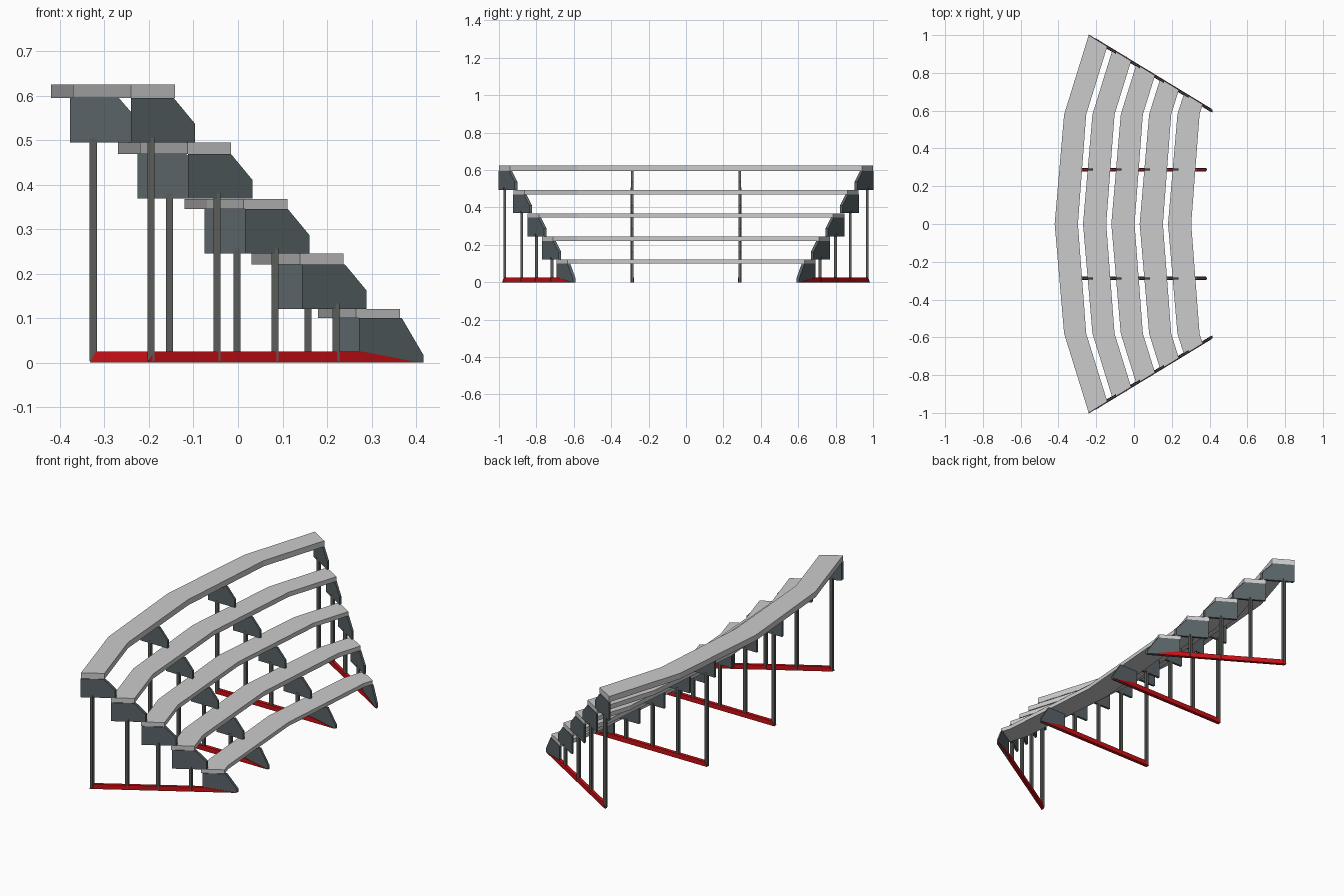
import bpy

if "Cube" in bpy.data.objects:
    bpy.data.objects.remove(bpy.data.objects["Cube"])

BASE = [0.0, 0.121, 0.245, 0.369, 0.494]      # underside of each row's brackets
TOP = [0.121, 0.245, 0.368, 0.494, 0.625]     # top of each bench
KINK_Y, SLOPE = 0.58, 0.31                    # benches bend here, then run at this slope
MID_Y = 0.288


def material(name, rgb):
    m = bpy.data.materials.new(name)
    m.diffuse_color = (*rgb, 1)
    m.use_nodes = True
    m.node_tree.nodes["Principled BSDF"].inputs["Base Color"].default_value = m.diffuse_color
    return m


steel = material("dark_steel", (0.10, 0.125, 0.135))
post_mat = material("post_steel", (0.10, 0.11, 0.10))
red = material("red_paint", (0.6, 0.005, 0.008))


def make(name, verts, faces, mat=None):
    me = bpy.data.meshes.new(name)
    me.from_pydata(verts, [], faces)
    if mat:
        me.materials.append(mat)
    ob = bpy.data.objects.new(name, me)
    bpy.context.collection.objects.link(ob)
    # consistent outward normals
    import bmesh
    bm = bmesh.new()
    bm.from_mesh(me)
    bmesh.ops.recalc_face_normals(bm, faces=bm.faces)
    bm.to_mesh(me)
    bm.free()
    return ob


def end_y(x):
    """Slanted line along which both ends of the stand are cut."""
    return 0.854 - 0.608 * x


def plate(name, profile, line, half, mat):
    """Side profile (x, z) given thickness along y, following a plan line y(x)."""
    n = len(profile)
    verts = [(x, line(x) + s * half, z) for s in (-1, 1) for x, z in profile]
    faces = [tuple(range(n)), tuple(range(n, 2 * n))]
    faces += [(i, (i + 1) % n, n + (i + 1) % n, n + i) for i in range(n)]
    return make(name, verts, faces, mat)


def edge_line(x_mid, x_kink):
    """Plan points of one bench edge from end to end."""
    x_end = (x_kink + SLOPE * (0.854 - KINK_Y)) / (1 + SLOPE * 0.608)
    half = [(x_end, end_y(x_end)), (x_kink, KINK_Y)]
    return [(x, -y) for x, y in half] + [(x_mid, 0)] + half[::-1]


# Benches: kinked planks, one per row
for i in range(5):
    c = 0.18 - 0.15 * i
    back, front = edge_line(c, c + 0.05), edge_line(c + 0.123, c + 0.167)
    verts = [(x, y, z) for z in (BASE[i] + 0.1, TOP[i]) for pts in (back, front) for x, y in pts]
    faces = []
    for k in range(4):
        faces += [(k, k + 1, k + 6, k + 5), (k + 10, k + 11, k + 16, k + 15),
                  (k, k + 1, k + 11, k + 10), (k + 5, k + 6, k + 16, k + 15)]
    faces += [(0, 5, 15, 10), (4, 9, 19, 14)]
    make(f"bench_{i + 1}", verts, faces)

# Four support frames: two slanted at the ends, two straight in the middle
frames = {
    "end_right": (lambda x: end_y(x) - 0.004, True),
    "end_left": (lambda x: -end_y(x) + 0.004, True),
    "middle_right": (lambda x: MID_Y, False),
    "middle_left": (lambda x: -MID_Y, False),
}
for name, (line, is_end) in frames.items():
    first, step, depth = (0.272, 0.128, 0.096) if is_end else (0.227, 0.151, 0.11)
    tip_run = 0.048 if is_end else 0.05
    thick = 0.0075 if is_end else 0.006
    for i in range(5):
        x0, z0 = first - step * i, BASE[i]
        xf = x0 + depth
        tip_z = z0 + (0.018 if i == 0 else 0.042)
        # Bracket with chamfered nose
        plate(f"bracket_{name}_{i + 1}",
              [(x0, z0), (xf + tip_run, z0), (xf + tip_run, tip_z),
               (xf, z0 + 0.1), (x0, z0 + 0.1)], line, thick, steel)
        # Upright post below every row but the first
        if i:
            px = ((0.22, 0.083, -0.047, -0.195) if is_end else
                  (0.157, -0.002, -0.154, -0.325))[i - 1]
            y, r = line(px), 0.008
            plate(f"post_{name}_{i + 1}",
                  [(px - r, 0.004), (px + r, 0.004), (px + r, z0 + 0.012), (px - r, z0 + 0.012)],
                  lambda x, y=y: y, 0.0075, post_mat)
    # Red floor rail tapering to the front
    xb = -0.203 if is_end else -0.333
    plate(f"floor_rail_{name}",
          [(xb, 0), (0.41 if is_end else 0.38, 0), (0.28 if is_end else 0.25, 0.025),
           (xb + 0.014, 0.025)], line, 0.0095, red)
